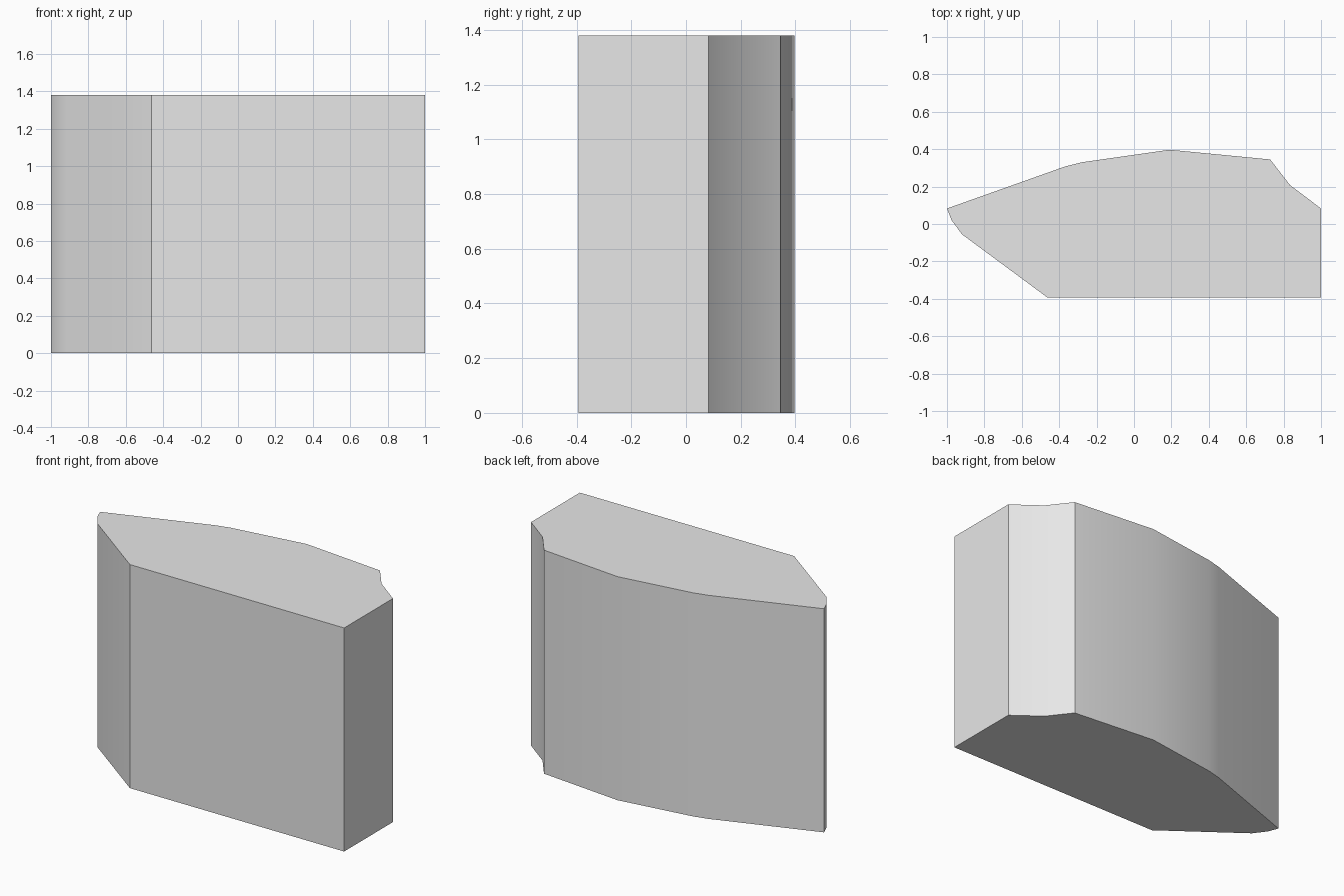
import bpy
import bmesh
import math

HEIGHT = 1.38

cube = bpy.data.objects.get("Cube")
if cube:
    bpy.data.objects.remove(cube, do_unlink=True)

# Plain grey surface
grey = bpy.data.materials.new("light_grey")
grey.use_nodes = True
colour = (0.8, 0.8, 0.8, 1)
grey.diffuse_color = colour
grey.node_tree.nodes["Principled BSDF"].inputs["Base Color"].default_value = colour

# Plan outline, counter-clockwise from the front left corner
outline = [
    (1, -0.393), (1, 0.083), (0.835, 0.207), (0.728, 0.345),
    (0.19, 0.397), (-0.28, 0.33), (-0.37, 0.307), (-1, 0.083),
    (-0.975, 0.02), (-0.92, -0.055), (-0.463, -0.393),
]

# Solid block: the outline raised to full height
bm = bmesh.new()
base = bm.faces.new([bm.verts.new((x, y, 0)) for x, y in outline])
raised = bmesh.ops.extrude_face_region(bm, geom=[base], use_keep_orig=True)
top = [v for v in raised["geom"] if isinstance(v, bmesh.types.BMVert)]
bmesh.ops.translate(bm, verts=top, vec=(0, 0, HEIGHT))
bmesh.ops.recalc_face_normals(bm, faces=bm.faces)

mesh = bpy.data.meshes.new("faceted_block")
bm.to_mesh(mesh)
bm.free()
mesh.materials.append(grey)
block = bpy.data.objects.new("faceted_block", mesh)
bpy.context.collection.objects.link(block)

# Soft shading on the shallow bends, crisp corners elsewhere
bpy.ops.object.select_all(action='DESELECT')
block.select_set(True)
bpy.context.view_layer.objects.active = block
bpy.ops.object.shade_smooth_by_angle(angle=math.radians(30))
